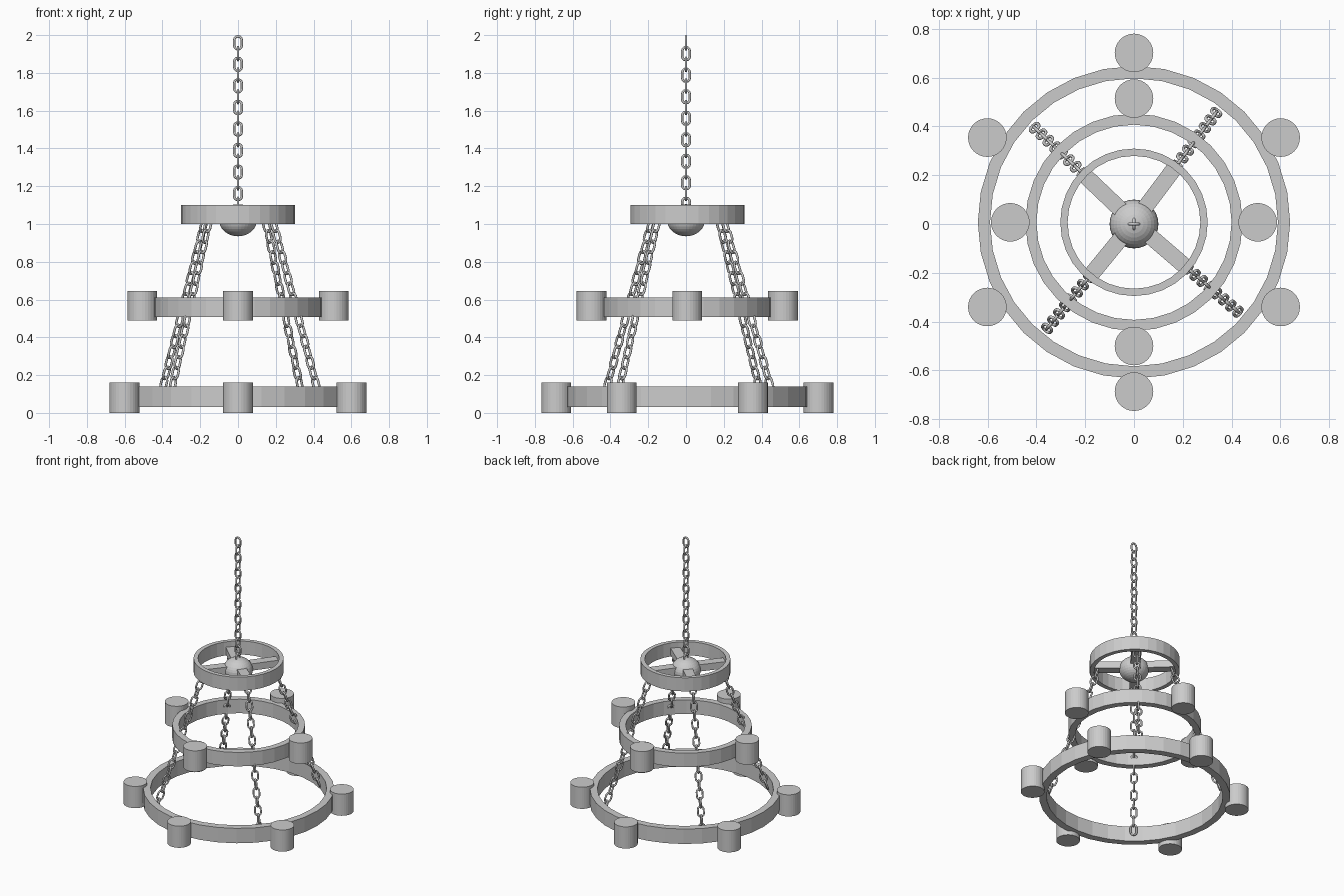
import bpy, bmesh, math
from mathutils import Vector, Matrix

if "Cube" in bpy.data.objects:
    bpy.data.objects.remove(bpy.data.objects["Cube"])

CY = 0.007  # rings sit slightly behind the origin


def add_object(name, bm, smooth=False):
    bmesh.ops.recalc_face_normals(bm, faces=bm.faces)
    mesh = bpy.data.meshes.new(name)
    bm.to_mesh(mesh)
    bm.free()
    for p in mesh.polygons:
        p.use_smooth = smooth
    obj = bpy.data.objects.new(name, mesh)
    bpy.context.collection.objects.link(obj)
    return obj


def ring(name, r_out, r_in, z0, z1, sides=32):
    bm = bmesh.new()
    profile = [(r_out, z0), (r_out, z1), (r_in, z1), (r_in, z0)]
    loops = []
    for i in range(sides):
        a = 2 * math.pi * i / sides
        loops.append([bm.verts.new((r * math.cos(a), r * math.sin(a) + CY, z)) for r, z in profile])
    for i in range(sides):
        a, b = loops[i], loops[(i + 1) % sides]
        for j in range(4):
            k = (j + 1) % 4
            bm.faces.new((a[j], b[j], b[k], a[k]))
    return add_object(name, bm)


def candle_cups(name, count, radius, start, z0, z1):
    for i in range(count):
        a = start + 2 * math.pi * i / count
        bm = bmesh.new()
        pos = (radius * math.cos(a), radius * math.sin(a) + CY, (z0 + z1) / 2)
        bmesh.ops.create_cone(bm, cap_ends=True, segments=32, radius1=0.079, radius2=0.079,
                              depth=z1 - z0, matrix=Matrix.Translation(pos))
        add_object(f"{name}_{i + 1}", bm)


def add_link(bm, mat, length=0.082, width=0.053, wire=0.0065, arc=7, sides=8):
    # oval link in the local XZ plane, swept with a round wire
    r = width / 2 - wire
    h = length / 2 - width / 2
    path = []
    for side in (0, 1):
        for i in range(arc):
            a = math.pi * (side + i / (arc - 1))
            n = Vector((math.cos(a), 0, math.sin(a)))
            path.append((n * r + Vector((0, 0, -h if side else h)), n))
    loops = []
    for c, n in path:
        loop = []
        for j in range(sides):
            t = 2 * math.pi * j / sides
            loop.append(bm.verts.new(mat @ (c + n * wire * math.cos(t) + Vector((0, wire * math.sin(t), 0)))))
        loops.append(loop)
    for i, a in enumerate(loops):
        b = loops[(i + 1) % len(loops)]
        for j in range(sides):
            k = (j + 1) % sides
            bm.faces.new((a[j], b[j], b[k], a[k]))


def chain(name, start, end, count, side):
    # links run between the two end link centres, alternating by a quarter turn
    start, end = Vector(start), Vector(end)
    z = (start - end).normalized()
    y = z.cross(Vector(side)).normalized()
    x = y.cross(z)
    bm = bmesh.new()
    for i in range(count):
        u, v = (x, y) if i % 2 == 0 else (y, -x)
        mat = Matrix((u, v, z)).transposed().to_4x4()
        mat.translation = start.lerp(end, i / (count - 1))
        add_link(bm, mat)
    return add_object(name, bm, True)


# three hoops
ring("top_hoop", 0.302, 0.272, 1.0, 1.1)
ring("middle_hoop", 0.445, 0.40, 0.507, 0.61)
ring("bottom_hoop", 0.64, 0.59, 0.03, 0.14)

# candle cups around the hoops
candle_cups("middle_cup", 4, 0.507, 0, 0.49, 0.645)
candle_cups("bottom_cup", 6, 0.694, math.pi / 6, 0.0, 0.16)

# central hub ball
bm = bmesh.new()
bmesh.ops.create_uvsphere(bm, u_segments=32, v_segments=16, radius=1,
                          matrix=Matrix.Translation((0, 0, 1.02)) @ Matrix.Diagonal((0.1, 0.1, 0.085, 1)))
add_object("hub_ball", bm)

# hanging chain
chain("hanging_chain", (0, 0, 1.959), (0, 0, 1.104), 16, (1, 0, 0))

# spokes and support chains
for i, deg in enumerate((53.2, 136.4, 230.7, 319.3)):
    a = math.radians(deg)
    d = Vector((math.cos(a), math.sin(a), 0))
    bm = bmesh.new()
    bmesh.ops.create_cube(bm, size=1, matrix=Matrix.Translation((0, CY, 1.035)) @ Matrix.Rotation(a, 4, 'Z')
                          @ Matrix.Translation((0.168, 0, 0)) @ Matrix.Diagonal((0.225, 0.066, 0.05, 1)))
    add_object(f"spoke_{i + 1}", bm)
    top = d * 0.253 + Vector((0, CY, 0.99))
    bottom = d * 0.562 + Vector((0, CY, 0.10))
    chain(f"support_chain_{i + 1}", top, bottom, 17, (-d.y, d.x, 0))
